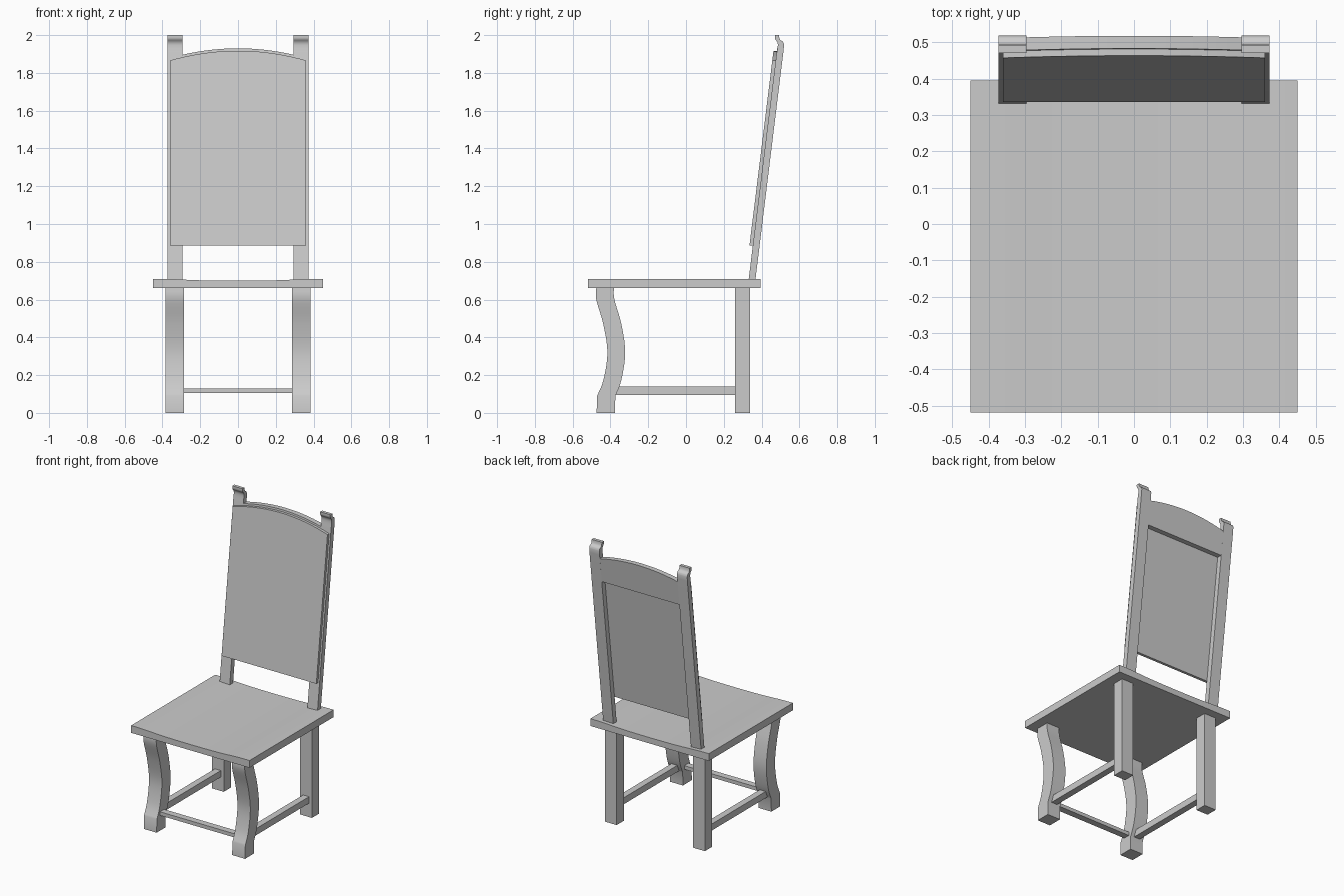
import bpy, bmesh, math
from mathutils import Vector

if "Cube" in bpy.data.objects:
    bpy.data.objects.remove(bpy.data.objects["Cube"])


def prism(name, outline, to_a, to_b):
    """Closed solid between two mapped copies of a 2D outline."""
    bm = bmesh.new()
    a = [bm.verts.new(to_a(*p)) for p in outline]
    b = [bm.verts.new(to_b(*p)) for p in outline]
    n = len(outline)
    bm.faces.new(a)
    bm.faces.new(b[::-1])
    for i in range(n):
        j = (i + 1) % n
        bm.faces.new((a[j], a[i], b[i], b[j]))
    bmesh.ops.recalc_face_normals(bm, faces=bm.faces)
    me = bpy.data.meshes.new(name)
    bm.to_mesh(me)
    bm.free()
    ob = bpy.data.objects.new(name, me)
    bpy.context.collection.objects.link(ob)
    bpy.ops.object.select_all(action='DESELECT')
    ob.select_set(True)
    bpy.context.view_layer.objects.active = ob
    bpy.ops.object.shade_smooth_by_angle(angle=math.radians(30))
    return ob


def along_x(name, yz, x0, x1):
    return prism(name, yz, lambda y, z: (x0, y, z), lambda y, z: (x1, y, z))


def box(name, x0, x1, y0, y1, z0, z1):
    return along_x(name, [(y0, z0), (y1, z0), (y1, z1), (y0, z1)], x0, x1)


def both_sides(ob):
    m = ob.modifiers.new("mirror", 'MIRROR')
    m.use_axis[0] = True


def smooth(pts, steps=5):
    """Catmull-Rom curve through the points."""
    p = [Vector(q) for q in [pts[0]] + pts + [pts[-1]]]
    out = []
    for a, b, c, d in zip(p, p[1:], p[2:], p[3:]):
        for k in range(steps):
            t = k / steps
            out.append(tuple(0.5 * (2 * b + (c - a) * t + (2 * a - 5 * b + 4 * c - d) * t * t
                                    + (3 * b - a - 3 * c + d) * t ** 3)))
    return out + [pts[-1]]


def lean(z):
    """Front surface of the leaning back frame."""
    return 0.332 + 0.1235 * (z - 0.71)


def leaning(name, xz, front, back):
    return prism(name, xz, lambda x, z: (x, lean(z) + front, z),
                 lambda x, z: (x, lean(z) + back, z))


def arch(half, z_side, z_mid, n=20):
    return [(half * (1 - 2 * i / n), z_mid - (z_mid - z_side) * (1 - 2 * i / n) ** 2)
            for i in range(n + 1)]


# Seat with a shallow dip across its width
dip = smooth([(0.45, 0.71), (0.36, 0.709), (0.2, 0.702), (0, 0.70),
              (-0.2, 0.702), (-0.36, 0.709), (-0.45, 0.71)], 4)
prism("seat", [(-0.45, 0.66), (0.45, 0.66)] + dip,
      lambda x, z: (x, -0.518, z), lambda x, z: (x, 0.395, z))

# Curved front legs
leg_front = smooth([(-0.475, 0.66), (-0.475, 0.60), (-0.438, 0.47), (-0.416, 0.32),
                    (-0.437, 0.175), (-0.471, 0.09)]) + [(-0.473, 0)]
leg_back = [(-0.376, 0)] + smooth([(-0.374, 0.09), (-0.342, 0.175), (-0.322, 0.32),
                                   (-0.342, 0.47), (-0.379, 0.60), (-0.382, 0.66)])
both_sides(along_x("front_leg", leg_front + leg_back, 0.287, 0.385))

# Straight back legs
both_sides(box("back_leg", 0.29, 0.38, 0.26, 0.338, 0, 0.66))

# Stretchers
both_sides(box("side_stretcher", 0.313, 0.358, -0.39, 0.265, 0.095, 0.14))
box("front_stretcher", -0.29, 0.29, -0.437, -0.392, 0.105, 0.13)

# Back posts with scrolled tops
post = [(lean(0.69), 0.69), (lean(0.69) + 0.036, 0.69), (0.5165, 1.92)]
post += smooth([(0.519, 1.95), (0.513, 1.965), (0.500, 1.973), (0.494, 1.985), (0.492, 2.0)], 3)
post += smooth([(0.470, 2.0), (0.471, 1.98), (0.482, 1.965), (0.486, 1.945), (lean(1.9), 1.9)], 3)
both_sides(along_x("back_post", post, 0.295, 0.372))

# Arched top rail
leaning("top_rail", [(-0.297, 1.73), (0.297, 1.73)] + arch(0.297, 1.895, 1.93), 0.0, 0.035)

# Arched back panel on the front of the posts
leaning("back_panel", [(-0.36, 0.887), (0.36, 0.887)] + arch(0.36, 1.866, 1.917), -0.018, 0.001)
